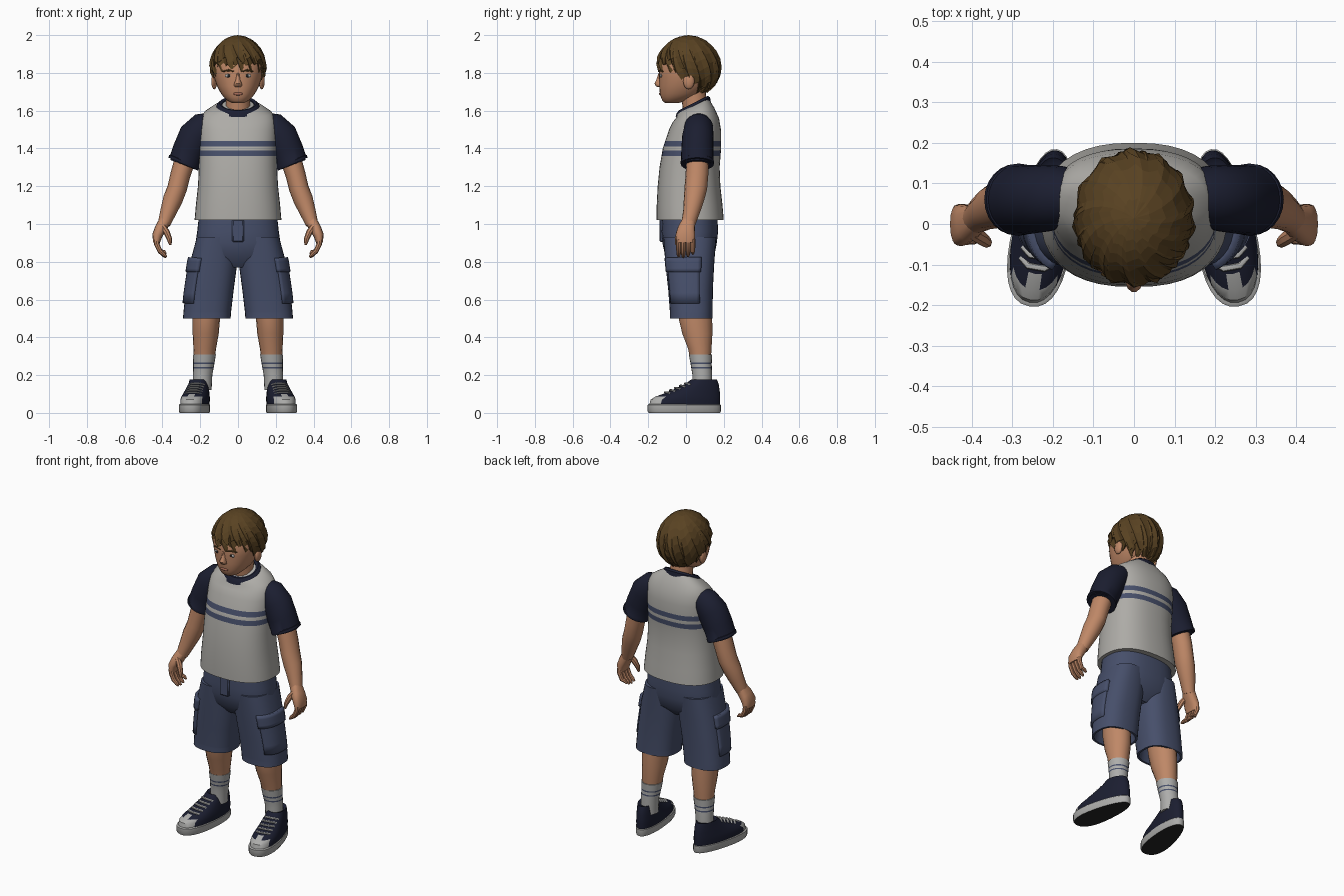
import bpy, bmesh, math, random
from mathutils import Vector, Matrix

if "Cube" in bpy.data.objects:
    bpy.data.objects.remove(bpy.data.objects["Cube"])
random.seed(4)


def material(name, r, g, b):
    m = bpy.data.materials.new(name)
    m.use_nodes = True
    m.diffuse_color = (r, g, b, 1)
    node = m.node_tree.nodes["Principled BSDF"]
    node.inputs["Base Color"].default_value = (r, g, b, 1)
    node.inputs["Roughness"].default_value = 0.9
    return m


GREY = material("shirt grey", .42, .41, .385)
BLUE = material("denim blue", .062, .078, .145)
NAVY = material("navy cloth", .011, .013, .03)
SKIN = material("skin", .52, .245, .135)
HAIR = material("brown hair", .1, .055, .016)
WHITE = material("off white", .42, .42, .41)
SOLE = material("dark rubber", .018, .018, .018)
LIPS = material("lips", .36, .14, .09)


def finish(name, bm, mats, mirror=False, rule=None, angle=40):
    """Turn a bmesh into an object; rule picks a material from a face centre."""
    bmesh.ops.recalc_face_normals(bm, faces=bm.faces)
    for f in bm.faces:
        f.smooth = angle > 0
        if rule:
            f.material_index = rule(f.calc_center_median())
    me = bpy.data.meshes.new(name)
    bm.to_mesh(me)
    bm.free()
    for m in mats:
        me.materials.append(m)
    if angle:
        me.set_sharp_from_angle(angle=math.radians(angle))
    ob = bpy.data.objects.new(name, me)
    bpy.context.collection.objects.link(ob)
    if mirror:
        ob.modifiers.new("Mirror", 'MIRROR').use_mirror_merge = False
    return ob


def section(t, power, egg=0):
    c, s = math.cos(t), math.sin(t)
    u = math.copysign(abs(c) ** (2 / power), c)
    v = math.copysign(abs(s) ** (2 / power), s)
    return u * (1 - egg * v), v


def tube(name, rows, mats, sides=24, power=2, flat=False, egg=0, caps=True,
         xf=Matrix(), **kw):
    """Loft rings (x, y, z, a, b, tilt); flat rings stay level, others follow the path."""
    bm = bmesh.new()
    rings = []
    for i, row in enumerate(rows):
        c, a, b = Vector(row[:3]), row[3], row[4]
        tilt = row[5] if len(row) > 5 else 0
        n, v = Vector((1, 0, 0)), Vector((0, 1, tilt))
        if not flat:
            d = Vector(rows[min(i + 1, len(rows) - 1)][:3]) - Vector(rows[max(i - 1, 0)][:3])
            d.normalize()
            v = (Vector((0, 1, 0)) - d * d.y).normalized()
            n = v.cross(d)
        ring = []
        for k in range(sides):
            p, q = section(math.tau * k / sides, power, egg)
            ring.append(bm.verts.new(xf @ (c + n * a * p + v * b * q)))
        rings.append(ring)
    for lo, hi in zip(rings, rings[1:]):
        for k in range(sides):
            j = (k + 1) % sides
            bm.faces.new((lo[k], lo[j], hi[j], hi[k]))
    if caps:
        bm.faces.new(rings[0])
        bm.faces.new(rings[-1])
    return finish(name, bm, mats, **kw)


def levels(keys):
    """(z, half width, front y, back y, tilt) to level rings."""
    return [(0, (k[2] + k[3]) / 2, k[0], k[1], (k[3] - k[2]) / 2, *k[4:]) for k in keys]


def sample(keys, x):
    """Linear interpolation in a table sorted by its first column."""
    for p, q in zip(keys, keys[1:]):
        if x <= q[0]:
            f = (x - p[0]) / (q[0] - p[0])
            return [s + (e - s) * f for s, e in zip(p, q)]
    return list(keys[-1])


def blob(name, loc, size, mat, **kw):
    bm = bmesh.new()
    bmesh.ops.create_uvsphere(bm, u_segments=14, v_segments=8, radius=1,
                              matrix=Matrix.Translation(loc) @ Matrix.Diagonal((*size, 1)))
    return finish(name, bm, [mat], **kw)


# Shirt body with two chest stripes
shirt = [(1.02, .23, -.155, .2, 0), (1.1, .223, -.155, .193, 0), (1.2, .212, -.15, .182, 0),
         (1.3, .207, -.14, .178, 0), (1.4, .205, -.123, .186, 0), (1.5, .205, -.09, .185, 0),
         (1.55, .2, -.07, .175, .08), (1.59, .18, -.05, .15, .25),
         (1.615, .135, -.047, .128, .4), (1.63, .1, -.04, .115, .5)]
cuts = sorted({k[0] for k in shirt} | {1.035, 1.36, 1.39, 1.41, 1.44})
tube("shirt", levels([sample(shirt, z) for z in cuts]), [GREY, BLUE], 40, 2.4, True,
     rule=lambda c: int(1.36 < c.z < 1.39 or 1.41 < c.z < 1.44))

# Collar band
tube("collar", levels([(1.605, .12, -.055, .132, .42), (1.628, .113, -.05, .127, .48),
                       (1.64, .098, -.038, .116, .5), (1.635, .085, -.025, .1, .5),
                       (1.6, .08, -.02, .095, .5)]), [NAVY], 32, 2, True)

# Sleeves, hollow at the hem
tube("sleeve", [(.13, .07, 1.545, .05, .055), (.175, .068, 1.52, .078, .075),
                (.225, .063, 1.465, .09, .083), (.26, .06, 1.39, .086, .085),
                (.282, .06, 1.335, .083, .086), (.284, .06, 1.331, .087, .089),
                (.29, .06, 1.317, .086, .088), (.291, .06, 1.315, .072, .075),
                (.28, .06, 1.345, .068, .07)], [NAVY], mirror=True)

# Arms and hands
tube("arm", [(.272, .062, 1.37, .056, .06), (.305, .058, 1.26, .053, .06),
             (.322, .052, 1.19, .052, .06), (.345, .042, 1.13, .052, .054),
             (.367, .03, 1.07, .044, .045), (.392, .012, 1, .033, .037)],
     [SKIN], 16, mirror=True)
tube("palm", [(.388, .014, 1.015, .031, .035), (.41, .002, .975, .031, .046),
              (.427, -.003, .94, .027, .052), (.432, -.003, .9, .018, .048)],
     [SKIN], 16, 2.5, mirror=True)
for i, name in enumerate(("index", "middle", "ring", "little")):
    y, drop = -.039 + i * .025, (.004, 0, .005, .018)[i]
    tube(name + "_finger", [(.432, y, .92, .015, .013), (.43, y, .893, .014, .0135),
                            (.413, y, .856, .013, .0125), (.392, y, .834 + drop, .011, .011),
                            (.38, y, .822 + drop, .005, .005)], [SKIN], 8, mirror=True)
tube("thumb", [(.4, -.02, .99, .016, .018), (.377, -.034, .955, .017, .018),
               (.363, -.045, .92, .014, .014), (.358, -.05, .89, .007, .007)],
     [SKIN], 8, mirror=True)

# Shorts: seat, two hollow legs, fly and cargo pockets
tube("shorts_seat", levels([(.77, .12, -.06, .09), (.83, .215, -.11, .15), (.9, .225, -.125, .163),
                            (.96, .216, -.13, .17), (1.06, .205, -.125, .165)]),
     [BLUE], 36, 2.4, True)
trouser = [(.5, .165, .028, .126, .113), (.53, .163, .028, .126, .113),
           (.65, .15, .024, .127, .118), (.8, .128, .02, .125, .13), (.93, .113, .02, .105, .14)]
leg_ring = lambda z: (lambda k: (k[1], k[2], z, k[3], k[4]))(sample(trouser, z))
outer = [leg_ring(z) for z in (.93, .8, .65, .535, .53, .5)]
x, y, z, a, b = outer[-1]
tube("shorts_leg", outer + [(x, y, z, a - .012, b - .012), (x, y, z + .1, a - .03, b - .02)],
     [BLUE], 32, 2.5, True, mirror=True)


def leg_patch(name, z0, z1, a0, a1, thick):
    """Raised plate that wraps around the outside of a trouser leg."""
    bm = bmesh.new()
    grid = []
    for i in range(5):
        x, y, z, a, b = leg_ring(z0 + (z1 - z0) * i / 4)
        pts = [section(math.radians(a0 + (a1 - a0) * k / 10), 2.5) for k in range(11)]
        grid.append([bm.verts.new((x + a * p, y + b * q, z)) for p, q in pts])
    for lo, hi in zip(grid, grid[1:]):
        for k in range(10):
            bm.faces.new((lo[k], lo[k + 1], hi[k + 1], hi[k]))
    solid = finish(name, bm, [BLUE]).modifiers.new("Thickness", 'SOLIDIFY')
    solid.thickness, solid.offset = thick, 0
    bpy.data.objects[name].modifiers.new("Mirror", 'MIRROR').use_mirror_merge = False


leg_patch("cargo_pocket", .58, .8, -58, 18, .02)
leg_patch("pocket_flap", .745, .82, -62, 21, .034)
bm = bmesh.new()
bmesh.ops.create_cube(bm, size=1, matrix=Matrix.Translation((0, -.128, .965))
                      @ Matrix.Diagonal((.062, .024, .12, 1)))
bmesh.ops.bevel(bm, geom=bm.edges[:], offset=.006, segments=1, affect='EDGES')
finish("fly", bm, [BLUE])

# Legs and striped socks
tube("leg", [(.16, .045, .62, .08, .092), (.168, .05, .5, .073, .09), (.171, .06, .42, .069, .081),
             (.176, .073, .34, .06, .063), (.18, .08, .24, .05, .05)],
     [SKIN], 18, 2, True, mirror=True)
sock = [(.12, .19, .085, .05, .052), (.2, .187, .086, .051, .052),
        (.26, .181, .08, .056, .056), (.31, .178, .077, .061, .062)]
rings = [sample(sock, z) for z in (.12, .2, .235, .243, .26, .268, .305, .31)]
tube("sock", [(k[1], k[2], k[0], k[3], k[4]) for k in rings], [WHITE, BLUE], 20, 2, True,
     mirror=True, rule=lambda c: int(.235 < c.z < .243 or .26 < c.z < .268))

# Shoes, toes turned out
turn = Matrix.Translation((.222, 0, 0)) @ Matrix.Rotation(math.radians(10), 4, 'Z')
tube("shoe_sole", levels([(0, .069, -.2, .183), (.008, .073, -.206, .187), (.042, .073, -.206, .187),
                          (.046, .069, -.2, .182)]), [WHITE, SOLE], 32, 2.3, True, .2,
     xf=turn, mirror=True, rule=lambda c: int(c.z < .001))
toe = turn @ Vector((0, -.138, 0))
tube("shoe_upper", levels([(.04, .069, -.198, .183), (.07, .07, -.19, .184), (.086, .068, -.165, .184),
                           (.1, .064, -.125, .183), (.125, .058, -.065, .18), (.155, .05, 0, .175),
                           (.178, .046, .03, .165), (.17, .036, .045, .152)]),
     [NAVY, WHITE], 32, 2.2, True, .16, xf=turn, mirror=True,
     rule=lambda c: int((turn.inverted() @ c).y < -.138))
for i in range(5):
    y, z = -.112 + i * .027, .109 + i * .0118
    tube("lace_%d" % (i + 1), [(-.042, y + .022, z - .008, .005, .007), (-.02, y + .004, z, .005, .008),
                               (.02, y + .004, z, .005, .008), (.042, y + .022, z - .008, .005, .007)],
         [WHITE], 8, xf=turn, mirror=True)

# Neck, head and face
tube("neck", [(0, .06, 1.55, .072, .07), (0, .045, 1.64, .064, .065), (0, .03, 1.74, .066, .07)],
     [SKIN], 20)
tube("head", levels([(1.64, .03, -.11, -.04), (1.652, .055, -.125, 0), (1.672, .075, -.133, .05),
                     (1.69, .09, -.138, .08), (1.73, .111, -.142, .12), (1.78, .128, -.143, .15),
                     (1.84, .135, -.145, .16), (1.9, .12, -.12, .14), (1.95, .08, -.07, .09)]),
     [SKIN], 28, 2.2, True)
tube("nose", levels([(1.724, .012, -.15, -.12), (1.73, .021, -.16, -.12), (1.743, .02, -.168, -.12),
                     (1.765, .012, -.157, -.12), (1.8, .008, -.146, -.12)]), [SKIN], 10, 2, True)
blob("lips", (0, -.136, 1.689), (.028, .007, .008), LIPS)
blob("ear", (.126, .015, 1.755), (.016, .03, .042), SKIN, mirror=True)
blob("eye", (.05, -.132, 1.785), (.02, .006, .009), WHITE, mirror=True)
blob("iris", (.049, -.137, 1.785), (.008, .003, .008), SOLE, mirror=True)
tube("eyebrow", [(.022, -.141, 1.808, .004, .004), (.05, -.136, 1.814, .006, .005),
                 (.08, -.122, 1.808, .003, .004)], [HAIR], 8, mirror=True)

# Hair: two layers of ridged locks swirling from the crown, cut along a hairline
HAIRLINE = [(0, 1.835), (45, 1.825), (70, 1.785), (95, 1.765), (120, 1.7), (181, 1.685)]


def hair(name, scale, lift, cols, twist):
    bm = bmesh.new()
    steps, rings = 8, []
    jag = [random.uniform(-.012, .012) for _ in range(cols)]
    for k in range(1, steps + 2):
        f, ring = min(k / steps, 1), []
        for j in range(cols):
            phi = math.tau * j / cols
            deg = abs((math.degrees(phi) + 180) % 360 - 180)
            tip = (.022, -.02, .008)[j % 3] + jag[j]
            low = sample(HAIRLINE, deg)[1] + lift + tip
            polar = f * math.acos(max(-.96, min(.96, (low - 1.83) / .168)))
            r = scale + (.05, .0, -.035)[j % 3] * f
            if k > steps:
                r *= .88
            ang = phi - twist * (1 - f)
            ring.append(bm.verts.new((.146 * r * math.sin(polar) * math.sin(ang),
                                      .014 - .168 * r * math.sin(polar) * math.cos(ang),
                                      1.83 + .168 * math.cos(polar) * (scale if k <= steps else .97))))
        rings.append(ring)
    crown = bm.verts.new((0, .014, 1.83 + .169 * scale))
    for j in range(cols):
        n = (j + 1) % cols
        bm.faces.new((crown, rings[0][j], rings[0][n]))
        for lo, hi in zip(rings, rings[1:]):
            bm.faces.new((lo[j], lo[n], hi[n], hi[j]))
    finish(name, bm, [HAIR], angle=0)


hair("hair_under_layer", .98, 0, 48, .5)
hair("hair_top_layer", 1.005, .035, 39, .7)
